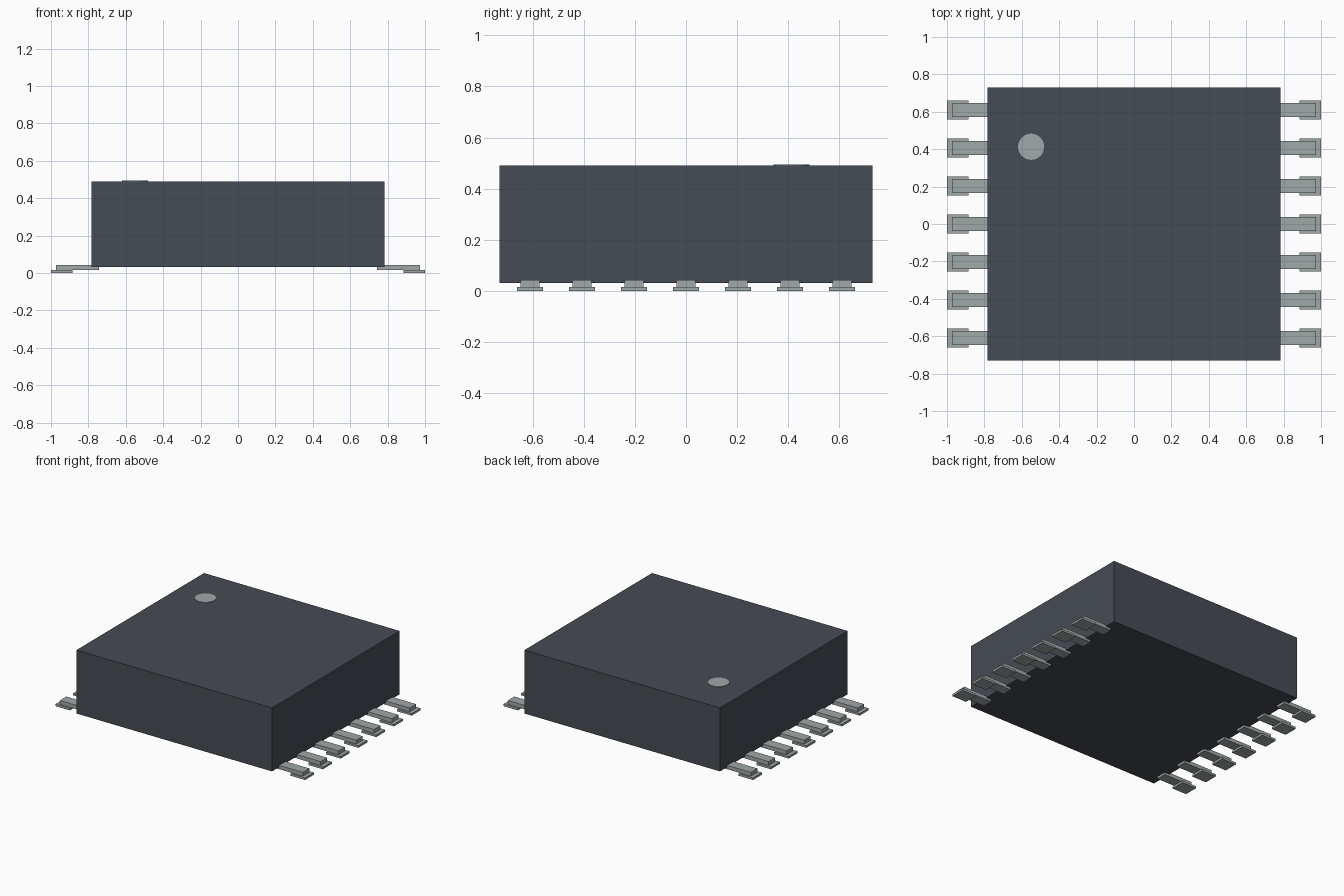
import bpy

default = bpy.data.objects.get("Cube")
if default:
    bpy.data.objects.remove(default, do_unlink=True)


def material(name, rgb, rough):
    m = bpy.data.materials.new(name)
    m.use_nodes = True
    m.diffuse_color = (*rgb, 1)
    bsdf = m.node_tree.nodes["Principled BSDF"]
    bsdf.inputs["Base Color"].default_value = (*rgb, 1)
    bsdf.inputs["Roughness"].default_value = rough
    return m


def box(name, lo, hi, mat):
    """Axis-aligned box between two corners, with its scale applied."""
    centre = [(a + b) / 2 for a, b in zip(lo, hi)]
    bpy.ops.mesh.primitive_cube_add(size=1, location=centre)
    ob = bpy.context.object
    ob.name = name
    ob.scale = [b - a for a, b in zip(lo, hi)]
    bpy.ops.object.transform_apply(location=False, rotation=False, scale=True)
    ob.data.materials.append(mat)
    return ob


plastic = material("dark grey plastic", (0.061, 0.071, 0.087), 0.7)
metal = material("light grey metal", (0.352, 0.392, 0.392), 0.5)

# Package body
BODY_X, BODY_Y, BOTTOM, TOP = 0.783, 0.73, 0.031, 0.49
box("package_body", (-BODY_X, -BODY_Y, BOTTOM), (BODY_X, BODY_Y, TOP), plastic)

# Orientation mark on the top face
bpy.ops.mesh.primitive_cylinder_add(vertices=32, radius=0.07, depth=0.006,
                                    location=(-0.55, 0.413, TOP + 0.001))
mark = bpy.context.object
mark.name = "orientation_mark"
mark.data.materials.append(metal)

# Seven pins per side, each a lead arm resting on a wider solder foot
PITCH, PINS = 0.2033, 7
FOOT_TOP, ARM_TOP = 0.015, 0.043
for side, label in ((1, "left"), (-1, "right")):
    for i in range(PINS):
        y = (i - (PINS - 1) / 2) * PITCH
        for part, x0, x1, half, z0, z1 in (
                ("arm", 0.743, 0.973, 0.037, FOOT_TOP, ARM_TOP),
                ("foot", 0.884, 1.0, 0.051, 0, FOOT_TOP)):
            xs = sorted((side * x0, side * x1))
            box(f"{label}_lead_{part}_{i + 1}",
                (xs[0], y - half, z0), (xs[1], y + half, z1), metal)
